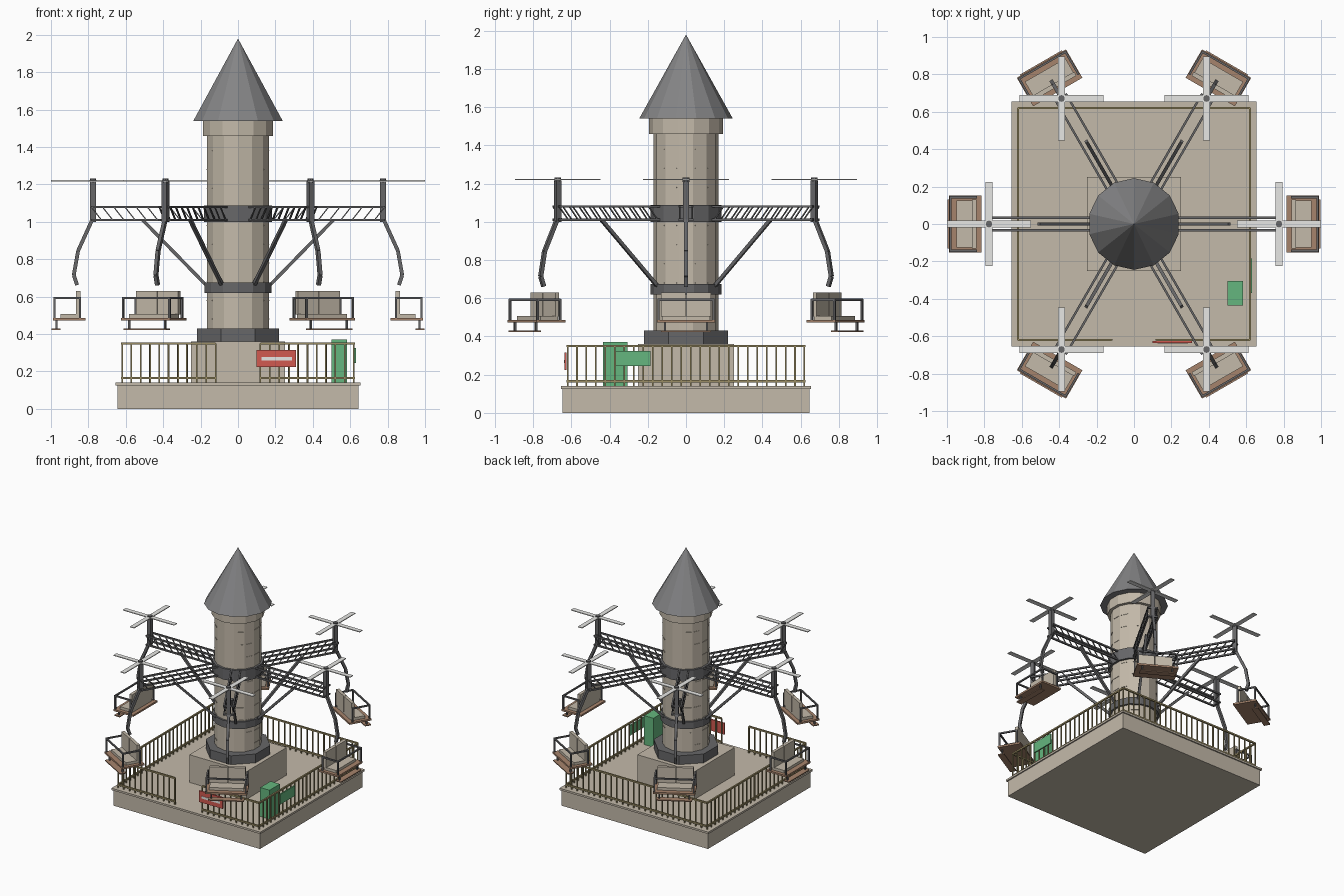
import bpy, bmesh
from math import radians, cos, sin, pi, tau
from mathutils import Matrix, Vector

old = bpy.data.objects.get("Cube")
if old:
    bpy.data.objects.remove(old)


def material(name, rgb):
    m = bpy.data.materials.new(name)
    m.use_nodes = True
    m.diffuse_color = (*rgb, 1)
    m.node_tree.nodes["Principled BSDF"].inputs["Base Color"].default_value = (*rgb, 1)
    return m


STONE = material("warm stone", (0.55, 0.49, 0.40))
STEEL = material("dark steel", (0.135, 0.135, 0.14))
ROOF = material("roof grey", (0.23, 0.23, 0.235))
BLADE = material("pale grey", (0.80, 0.80, 0.78))
WOOD = material("brown wood", (0.38, 0.23, 0.15))
BRASS = material("aged brass", (0.33, 0.27, 0.13))
RED = material("sign red", (0.64, 0.10, 0.08))
GREEN = material("booth green", (0.13, 0.47, 0.21))


def box(bm, centre, size, turn=Matrix()):
    m = turn @ Matrix.Translation(centre) @ Matrix.Diagonal((*size, 1))
    bmesh.ops.create_cube(bm, size=1, matrix=m)


def span(bm, x, y, z):
    """Box given by its low and high limits on each axis."""
    box(bm, [(a + b) / 2 for a, b in (x, y, z)], [b - a for a, b in (x, y, z)])


def bar(bm, a, b, thick):
    """Square bar between two points."""
    a, b = Vector(a), Vector(b)
    d = b - a
    m = Matrix.Translation((a + b) / 2) @ d.to_track_quat("Z", "Y").to_matrix().to_4x4()
    bmesh.ops.create_cube(bm, size=1, matrix=m @ Matrix.Diagonal((thick, thick, d.length, 1)))


def drum(bm, r1, r2, z0, z1, sides=14, turn=0):
    m = Matrix.Translation((0, 0, (z0 + z1) / 2)) @ Matrix.Rotation(turn, 4, "Z")
    bmesh.ops.create_cone(bm, cap_ends=True, segments=sides, radius1=r1, radius2=r2,
                          depth=z1 - z0, matrix=m)


def mesh(name, bm, mat):
    me = bpy.data.meshes.new(name)
    bm.to_mesh(me)
    bm.free()
    me.materials.append(mat)
    return me


def place(name, me, loc=(0, 0, 0), turn=0):
    ob = bpy.data.objects.new(name, me)
    ob.location = loc
    ob.rotation_euler.z = turn
    bpy.context.scene.collection.objects.link(ob)


def part(name, bm, mat):
    place(name, mesh(name, bm, mat))


# Platform with a thin lip, and the square plinth
bm = bmesh.new()
span(bm, (-.645, .645), (-.645, .645), (0, .125))
span(bm, (-.655, .655), (-.655, .655), (.125, .14))
part("platform", bm, STONE)
bm = bmesh.new()
span(bm, (-.252, .252), (-.252, .252), (.14, .36))
part("plinth", bm, STONE)

# Tower shaft, cornice, metal bands and roof
bm = bmesh.new()
drum(bm, .17, .17, .36, 1.47)
drum(bm, .193, .193, 1.46, 1.54)
part("tower", bm, STONE)
bm = bmesh.new()
drum(bm, .238, .238, .35, .43, 8, pi / 8)
part("tower_collar", bm, STEEL)
bm = bmesh.new()
drum(bm, .185, .185, .62, .675)
drum(bm, .187, .187, 1.0, 1.088)
part("tower_bands", bm, STEEL)
bm = bmesh.new()
drum(bm, .245, 0, 1.54, 1.98)
part("roof", bm, ROOF)

# Thin stone course marks on the flanks of the shaft
bm = bmesh.new()
for row in range(10):
    for k in range(14):
        a = (k + .5) * tau / 14 + pi / 2
        if abs(cos(a)) > .5 and (k + row) % 3:
            box(bm, (.166, 0, .48 + row * .1), (.006, .055, .004), Matrix.Rotation(a, 4, "Z"))
part("course_marks", bm, STONE)

# Railing with an entrance gap at the front
bm = bmesh.new()
F = .62
runs = [((-F, -F), (-.12, -F)), ((.12, -F), (F, -F)), ((F, -F), (F, F)),
        ((F, F), (-F, F)), ((-F, F), (-F, -F))]
for a, b in runs:
    a, b = Vector((*a, 0)), Vector((*b, 0))
    for z in (.165, .35):
        up = Vector((0, 0, z))
        bar(bm, a + up, b + up, .012)
    n = round((b - a).length / .05)
    for i in range(n + 1):
        p = a.lerp(b, i / n)
        bar(bm, p + Vector((0, 0, .14)), p + Vector((0, 0, .35)), .008)
part("railing", bm, BRASS)

# Control booth and signs
bm = bmesh.new()
span(bm, (.5, .582), (-.435, -.305), (.14, .37))
part("booth", bm, GREEN)
bm = bmesh.new()
span(bm, (.622, .632), (-.37, -.185), (.245, .325))
part("side_sign", bm, GREEN)
bm = bmesh.new()
span(bm, (.1, .31), (-.635, -.625), (.225, .315))
part("front_sign", bm, RED)
bm = bmesh.new()
span(bm, (.125, .288), (-.638, -.634), (.26, .278))
part("front_sign_stripe", bm, BLADE)

# Lattice arm with end post and lower brace, pointing along +x
bm = bmesh.new()
LOW, HIGH, TIP = 1.01, 1.08, .785
for y in (-.033, .033):
    for z in (LOW, HIGH):
        bar(bm, (.16, y, z), (TIP, y, z), .012)
    for i in range(10):
        x = .19 + i * .06
        bar(bm, (x, y, LOW), (min(x + .055, TIP), y, HIGH), .006)
for z in (LOW, HIGH):
    bar(bm, (.775, -.035, z), (.775, .035, z), .012)
span(bm, (.76, .79), (-.015, .015), (1.0, 1.215))
bar(bm, (.51, 0, 1.01), (.14, 0, .63), .018)
arm = mesh("arm", bm, STEEL)

# Bent hanger rod
bm = bmesh.new()
path = [(.78, 1.01), (.855, .845), (.878, .715), (.86, .662)]
for (x0, z0), (x1, z1) in zip(path, path[1:]):
    bar(bm, (x0, 0, z0), (x1, 0, z1), .02)
hanger = mesh("hanger", bm, STEEL)

# Rotor with four flat blades on a small hub
bm = bmesh.new()
box(bm, (0, 0, 0), (.45, .036, .006))
box(bm, (0, 0, .001), (.036, .45, .006))
rotor = mesh("rotor", bm, BLADE)
bm = bmesh.new()
drum(bm, .018, .018, -.012, .012, 10)
hub = mesh("rotor_hub", bm, STEEL)

# Two-person seat: wooden deck and footrest
bm = bmesh.new()
span(bm, (.815, .99), (-.152, .152), (.472, .486))
span(bm, (.95, .997), (-.13, .13), (.423, .431))
deck = mesh("seat_deck", bm, WOOD)

# Padded bench and backs
bm = bmesh.new()
span(bm, (.845, .95), (-.125, .125), (.486, .507))
for s in (-1, 1):
    box(bm, (.853, s * .066, .568), (.024, .128, .126))
cushions = mesh("seat_cushions", bm, STONE)

# Arm rails, safety bar and footrest brackets
bm = bmesh.new()
for s in (-1, 1):
    y = s * .143
    bar(bm, (.845, y, .592), (.985, y, .592), .011)
    bar(bm, (.845, y, .486), (.845, y, .597), .011)
    bar(bm, (.98, y, .48), (.98, y, .597), .011)
    bar(bm, (.97, s * .11, .425), (.97, s * .11, .475), .01)
bar(bm, (.98, -.143, .592), (.98, .143, .592), .011)
rails = mesh("seat_rails", bm, STEEL)

# Six arms around the tower; the rotors all stay square to the platform
for i in range(6):
    a = radians(60 * i)
    for me in (arm, hanger, deck, cushions, rails):
        place(f"{me.name}_{i + 1}", me, turn=a)
    top = (.775 * cos(a), .775 * sin(a), 1.22)
    place(f"rotor_{i + 1}", rotor, top)
    place(f"rotor_hub_{i + 1}", hub, top)
